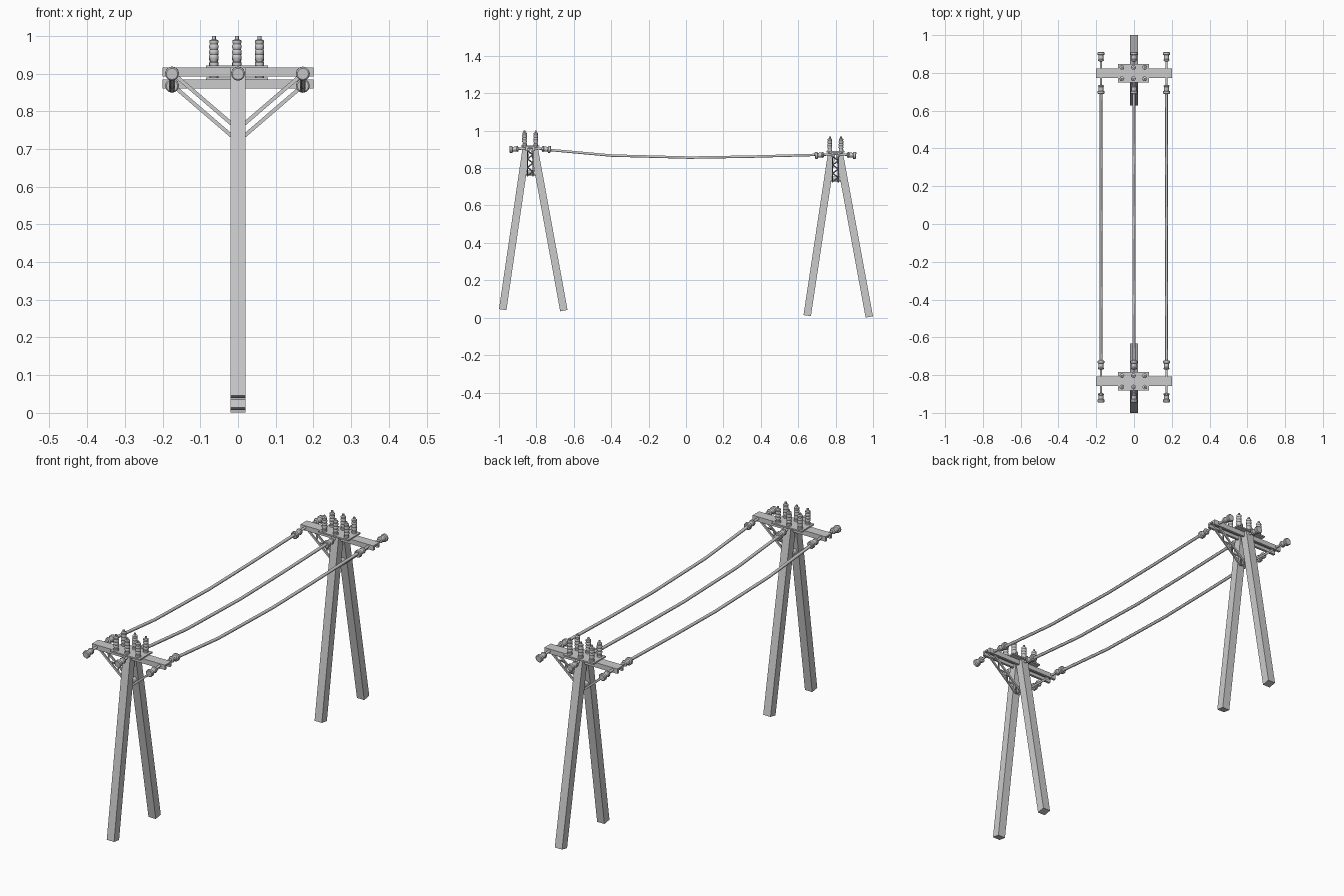
import bpy, bmesh, math
from mathutils import Vector, Matrix

if "Cube" in bpy.data.objects:
    bpy.data.objects.remove(bpy.data.objects["Cube"])


def finish(name, bm, smooth=False):
    bmesh.ops.recalc_face_normals(bm, faces=bm.faces)
    me = bpy.data.meshes.new(name)
    bm.to_mesh(me)
    bm.free()
    ob = bpy.data.objects.new(name, me)
    bpy.context.collection.objects.link(ob)
    if smooth:
        bpy.context.view_layer.objects.active = ob
        ob.select_set(True)
        bpy.ops.object.shade_smooth_by_angle(angle=math.radians(35))
        ob.select_set(False)
    return ob


def box(bm, c, s):
    bmesh.ops.create_cube(bm, size=1, matrix=Matrix.Translation(c) @ Matrix.Diagonal((*s, 1)))


def beam(bm, a, b, w, d):
    # box bar between two points, w across x, d across the other direction
    a, b = Vector(a), Vector(b)
    z = (b - a).normalized()
    ref = Vector((1, 0, 0)) if abs(z.x) < 0.5 else Vector((0, 1, 0))
    x = (ref - z * ref.dot(z)).normalized()
    rot = Matrix((x, z.cross(x), z)).transposed().to_4x4()
    bmesh.ops.create_cube(bm, size=1, matrix=Matrix.Translation((a + b) / 2) @ rot
                          @ Matrix.Diagonal((w, d, (b - a).length, 1)))


def lathe(bm, profile, origin, axis, n=12):
    # revolve (radius, height) pairs about an axis
    rot = Vector(axis).to_track_quat('Z', 'Y').to_matrix()
    rings = []
    for r, h in profile:
        rings.append([bm.verts.new(Vector(origin) + rot @ Vector(
            (r * math.cos(2 * math.pi * i / n), r * math.sin(2 * math.pi * i / n), h))) for i in range(n)])
    for p, q in zip(rings, rings[1:]):
        for i in range(n):
            j = (i + 1) % n
            bm.faces.new((p[i], p[j], q[j], q[i]))
    bm.faces.new(rings[0][::-1])
    bm.faces.new(rings[-1])


# ribbed post insulator and bell-shaped strain insulator profiles
POST = [(.012, 0), (.012, .008), (.0095, .010), (.0095, .013), (.0125, .018), (.0125, .025),
        (.0105, .028), (.0125, .032), (.0125, .039), (.0105, .042), (.0125, .046), (.0125, .053),
        (.0105, .056), (.012, .060), (.012, .066), (.005, .069), (.005, .078)]
STRAIN = [(.006, 0), (.006, .062), (.014, .064), (.016, .070), (.013, .074), (.013, .094),
          (.0185, .097), (.0185, .108), (.015, .111)]
XS = (-0.175, 0, 0.172)


def pylon(tag, yc, zc, feet):
    # A-frame legs
    for side, (fy, fz) in zip((-1, 1), feet):
        bm = bmesh.new()
        beam(bm, (0, fy, fz), (0, yc + side * .02, zc + .008), .04, .04)
        finish(tag + "_leg", bm)

    # channel crossarm open underneath
    bm = bmesh.new()
    box(bm, (0, yc, zc + .008), (.4, .05, .008))
    for s in (-1, 1):
        box(bm, (0, yc + s * .019, zc - .004), (.4, .012, .016))
    finish(tag + "_crossarm", bm)

    # insulator mounting plate
    bm = bmesh.new()
    box(bm, (-.003, yc, zc + .0145), (.165, .098, .007))
    finish(tag + "_top_plate", bm)

    # diagonal braces with lacing
    bm = bmesh.new()
    for sx in (-1, 1):
        hi, lo = Vector((sx * .165, yc, zc - .01)), Vector((sx * .008, yc, zc - .145))
        for sy in (-1, 1):
            off = Vector((0, sy * .015, 0))
            beam(bm, hi + off, lo + off, .006, .010)
        for i in range(6):
            s = 1 if i % 2 else -1
            beam(bm, hi.lerp(lo, i / 6) + Vector((0, s * .015, 0)),
                 hi.lerp(lo, (i + 1) / 6) - Vector((0, s * .015, 0)), .005, .005)
    finish(tag + "_braces", bm)

    # spacer bolt between the legs
    bm = bmesh.new()
    lathe(bm, [(.014, 0), (.014, .06)], (0, yc - .03, zc - .13), (0, 1, 0))
    finish(tag + "_leg_spacer", bm, True)

    # upright insulators, two rows of three
    bm = bmesh.new()
    for x in (-.064, -.003, .057):
        for sy in (-1, 1):
            lathe(bm, POST, (x, yc + sy * .03, zc + .018), (0, 0, 1))
    finish(tag + "_post_insulators", bm, True)

    # strain insulators on both sides of the crossarm
    bm = bmesh.new()
    for x in XS:
        for sy in (-1, 1):
            lathe(bm, STRAIN, (x, yc, zc + .004), (0, sy, -.08))
    finish(tag + "_strain_insulators", bm, True)


pylon("front", -.833, .904, ((-.98, .043), (-.653, .038)))
pylon("back", .799, .872, ((.648, .011), (.98, .004)))

# sagging wires
for x in XS:
    cu = bpy.data.curves.new("wire", 'CURVE')
    cu.dimensions = '3D'
    cu.bevel_depth = .0075
    cu.bevel_resolution = 1
    cu.use_fill_caps = True
    pts = [(-.74, .898), (-.4, .867), (.02, .856), (.34, .861), (.71, .871)]
    sp = cu.splines.new('POLY')
    sp.points.add(len(pts) - 1)
    for p, (y, z) in zip(sp.points, pts):
        p.co = (x, y, z, 1)
    bpy.context.collection.objects.link(bpy.data.objects.new("wire", cu))
